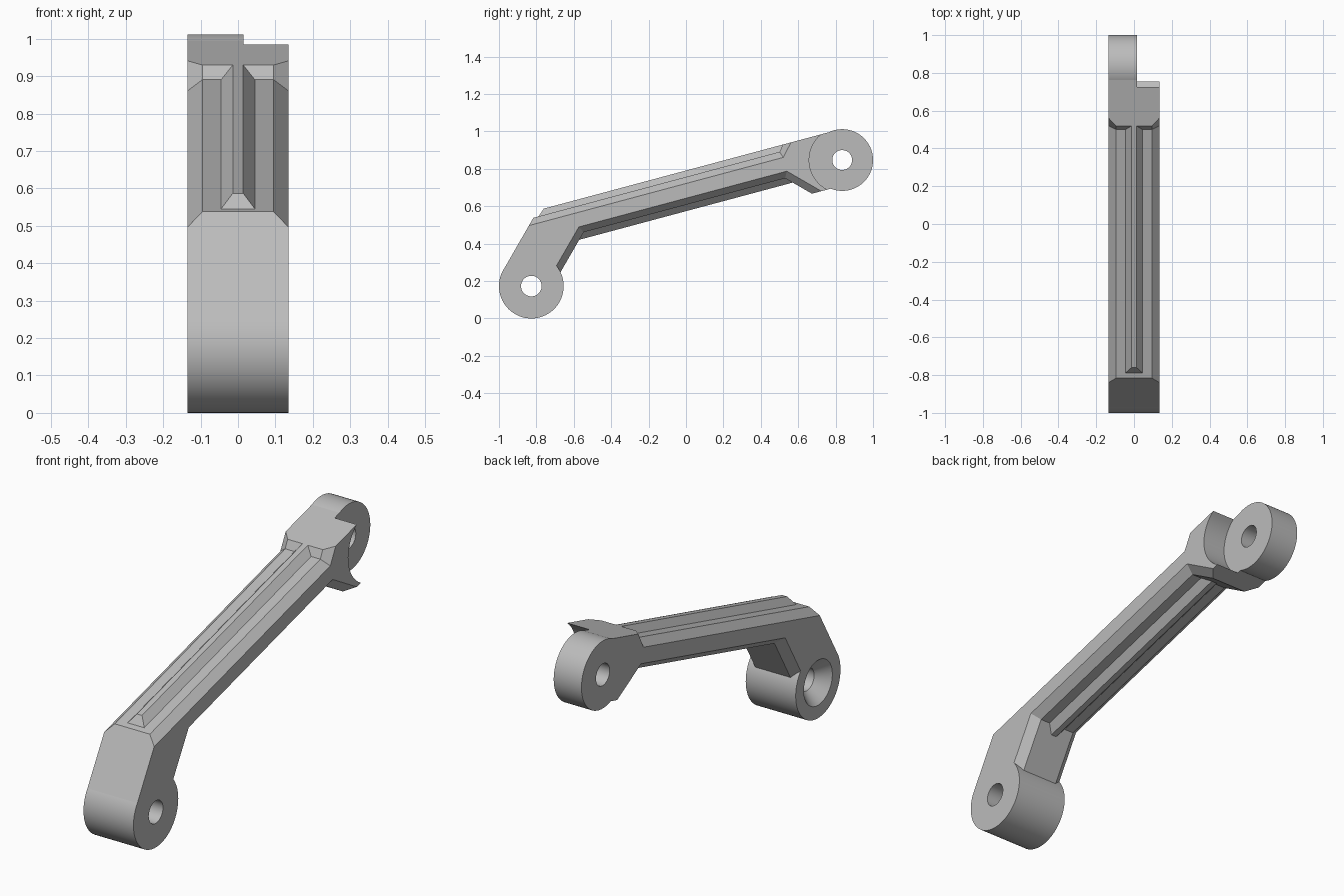
import bpy, bmesh
from math import radians, sin, cos, pi, asin

if "Cube" in bpy.data.objects:
    bpy.data.objects.remove(bpy.data.objects["Cube"])

grey = bpy.data.materials.new("plain grey")
grey.use_nodes = True
COLOUR = (0.5, 0.5, 0.5, 1)
grey.diffuse_color = COLOUR
grey.node_tree.nodes["Principled BSDF"].inputs["Base Color"].default_value = COLOUR

TILT = radians(15)          # slope of the bar
HALF, FLAT, STEP = 0.135, 0.095, 0.015


def finish(name, bm, tilt=0.0, location=(0, 0, 0)):
    bmesh.ops.remove_doubles(bm, verts=bm.verts, dist=1e-5)
    bmesh.ops.recalc_face_normals(bm, faces=bm.faces)
    mesh = bpy.data.meshes.new(name)
    bm.to_mesh(mesh)
    bm.free()
    mesh.materials.append(grey)
    obj = bpy.data.objects.new(name, mesh)
    bpy.context.collection.objects.link(obj)
    obj.rotation_euler.x = tilt
    obj.location = location
    bpy.ops.object.select_all(action='DESELECT')
    bpy.context.view_layer.objects.active = obj
    obj.select_set(True)
    bpy.ops.object.shade_smooth_by_angle(angle=radians(25))
    return obj


def loft(name, stations, tilt):
    """Skin a row of outlines (x, [(along, up), ...]) and cap both ends."""
    bm = bmesh.new()
    rows = [[bm.verts.new((x, s, h)) for s, h in pts] for x, pts in stations]
    n = len(rows[0])
    for a, b in zip(rows, rows[1:]):
        for i in range(n):
            j = (i + 1) % n
            quad = [a[i], a[j], b[j], b[i]]
            # skip slivers where two neighbouring outlines coincide
            if any((a[k].co - b[k].co).length > 1e-6 for k in (i, j)):
                bm.faces.new(quad)
    bm.faces.new(rows[0])
    bm.faces.new(rows[-1])
    return finish(name, bm, tilt)


def ring(name, profile, location, segments=72):
    """Turn a closed (x, radius) profile round the x axis."""
    bm = bmesh.new()
    rows = []
    for k in range(segments):
        a = 2 * pi * k / segments
        rows.append([bm.verts.new((x, r * cos(a), r * sin(a))) for x, r in profile])
    n = len(profile)
    for k in range(segments):
        a, b = rows[k], rows[(k + 1) % segments]
        for i in range(n):
            j = (i + 1) % n
            bm.faces.new((a[i], a[j], b[j], b[i]))
    return finish(name, bm, 0.0, location)


# Body outline in the tilted frame of the bar: leg, bar and upper block
EYE_S, EYE_H = 1.026, 0.602
TOP, BOTTOM = 0.764, 0.47
ARC = 17


def block_end(cut):
    """End of the block: a round clearance, or buried inside the upper eye."""
    pts = []
    if cut:
        r = 0.177
        a0, a1 = asin((TOP - EYE_H) / r), asin((BOTTOM - EYE_H) / r)
    else:
        r = 0.145
        a0, a1 = 0.8, -0.8
        pts.append((EYE_S, TOP))
    count = ARC - 2 * len(pts)
    for k in range(count):
        a = a0 + (a1 - a0) * k / (count - 1)
        pts.append((EYE_S - r * cos(a), EYE_H + r * sin(a)))
    if not cut:
        pts.append((EYE_S - 0.098, BOTTOM))
    return pts


def outline(edge, cut):
    """edge: the outline at the outer side, below the chamfers."""
    if edge:
        upper, lower, leg, block = 0.697, 0.621, 1.0475, 1.3455
        wall = [(0.725, upper), (0.786, TOP)]
    else:
        upper, lower, leg, block = 0.731, 0.587, 0.9965, 1.293
        wall = [(0.7135, upper), (0.742, TOP)]
    foot = -0.618 if edge else -0.593
    return ([(-0.876, 0.503), (upper - 1.38, upper)] + wall + block_end(cut)
            + [(block - BOTTOM, BOTTOM), (block - lower, lower),
               (lower - leg, lower), (foot, foot + leg),
               (-0.662, 0.473), (-0.726, 0.522)])


loft("arm_body", [(-HALF, outline(True, False)), (-FLAT, outline(False, False)),
                  (STEP, outline(False, False)), (STEP, outline(False, True)),
                  (FLAT, outline(False, True)), (HALF, outline(True, True))], TILT)


# Stiffening ribs along the top and bottom of the bar
def rib(name, base_h, tip_h, base, tip):
    wide, thin = 0.045, 0.014
    bm = bmesh.new()
    quads = []
    for h, w, (s0, s1) in ((base_h, wide, base), (tip_h, thin, tip)):
        quads.append([bm.verts.new(p) for p in
                      ((-w, s0, h), (w, s0, h), (w, s1, h), (-w, s1, h))])
    a, b = quads
    bm.faces.new(a)
    bm.faces.new(b)
    for i in range(4):
        j = (i + 1) % 4
        bm.faces.new((a[i], a[j], b[j], b[i]))
    return finish(name, bm, TILT)


rib("top_rib", 0.731, TOP, (-0.62, 0.74), (-0.583, 0.742))
rib("bottom_rib", 0.587, 0.554, (-0.46, 0.76), (-0.46, 0.76))

# Lower knuckle with a countersunk bore, upper eye with a plain bore
ring("lower_knuckle", [(-HALF, 0.173), (HALF, 0.173), (HALF, 0.055),
                       (-0.075, 0.055), (-HALF, 0.11)], (0, -0.827, 0.173))
ring("upper_eye", [(-HALF, 0.165), (STEP, 0.165), (STEP, 0.053), (-HALF, 0.053)],
     (0, 0.835, 0.847))
